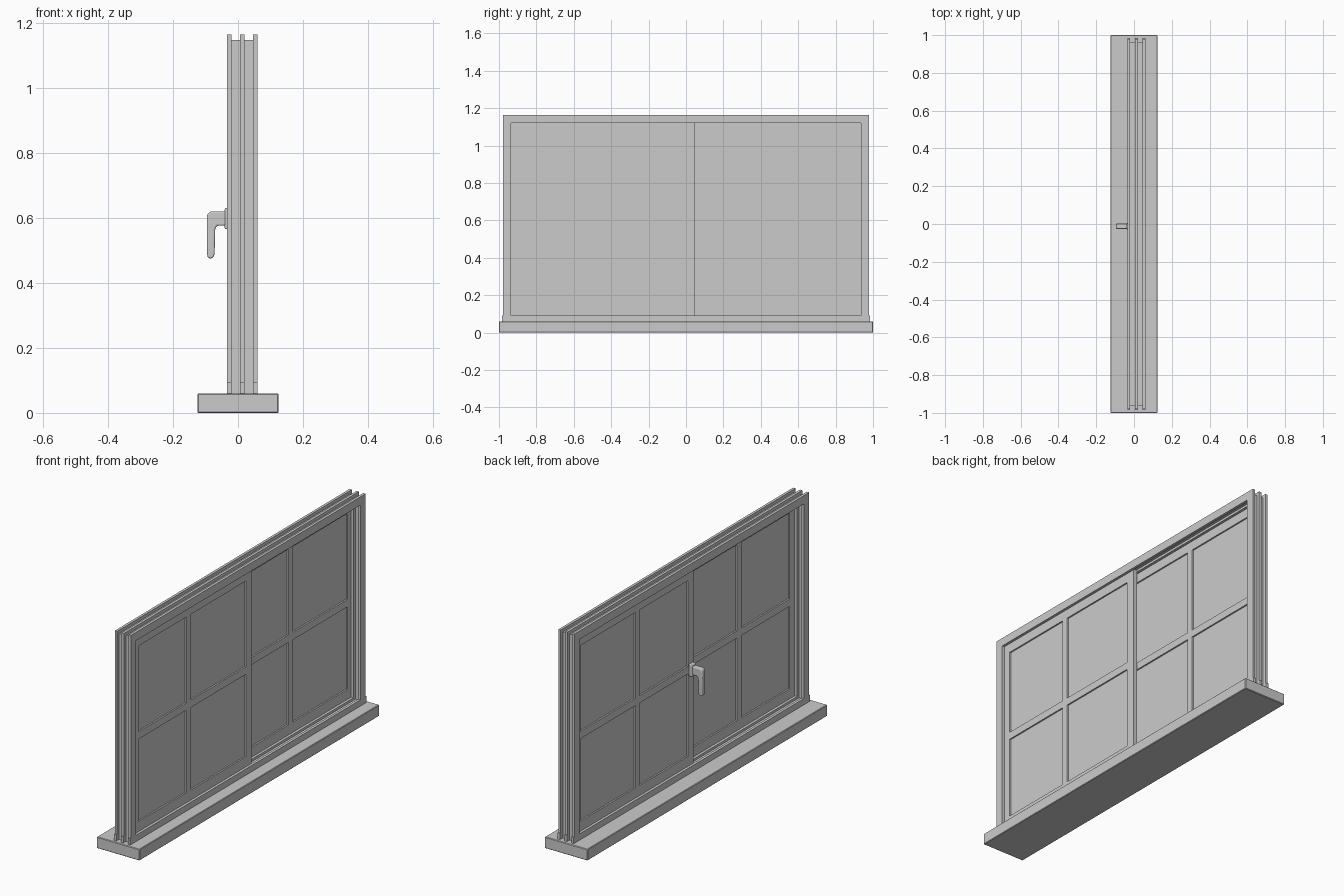
import bpy, bmesh
from mathutils import Matrix, Vector

if "Cube" in bpy.data.objects:
    bpy.data.objects.remove(bpy.data.objects["Cube"])


def finish(name, bm, bevel=0.0, segments=1):
    me = bpy.data.meshes.new(name)
    bmesh.ops.recalc_face_normals(bm, faces=bm.faces[:])
    bm.to_mesh(me)
    bm.free()
    ob = bpy.data.objects.new(name, me)
    bpy.context.collection.objects.link(ob)
    if bevel:
        m = ob.modifiers.new("bevel", 'BEVEL')
        m.width, m.segments = bevel, segments
    return ob


def boxes(name, items, bevel=0.0, segments=1):
    """One object from boxes given as (x0, x1, y0, y1, z0, z1)."""
    bm = bmesh.new()
    for x0, x1, y0, y1, z0, z1 in items:
        mat = (Matrix.Translation(Vector((x0 + x1, y0 + y1, z0 + z1)) / 2)
               @ Matrix.Diagonal((x1 - x0, y1 - y0, z1 - z0, 1)))
        bmesh.ops.create_cube(bm, size=1, matrix=mat)
    return finish(name, bm, bevel, segments)


def ring(x0, x1, outer, inner):
    """Four boxes around an opening; outer and inner are (y0, y1, z0, z1)."""
    a, b, c, d = outer
    e, f, g, h = inner
    return [(x0, x1, a, b, c, g), (x0, x1, a, b, h, d),
            (x0, x1, a, e, g, h), (x0, x1, f, b, g, h)]


# Sill
boxes("sill", [(-0.125, 0.125, -1, 1, 0, 0.06)], 0.003)

# Outer frame: three fins joined by a recessed web
opening = (-0.935, 0.935, 0.093, 1.12)
for label, x in (("inner", -0.034), ("middle", 0.006), ("outer", 0.046)):
    parts = ring(x, x + 0.014, (-0.979, 0.979, 0.06, 1.164), opening)
    parts[0] = (x, x + 0.014, -0.985, 0.985, 0.06, 0.093)
    boxes(label + "_frame_fin", parts)
boxes("frame_web", ring(-0.03, 0.056, (-0.962, 0.962, 0.06, 1.147),
                        (-0.95, 0.95, 0.08, 1.132)))

# Sliding sashes: the second is a shifted copy in the other track
for label, x0, dy in (("outer", 0.021, 0.0), ("inner", -0.019, 0.906)):
    x1 = x0 + 0.024
    parts = ring(x0, x1, (-0.943 + dy, 0.048 + dy, 0.085, 1.128),
                 (-0.895 + dy, dy + 0.002, 0.145, 1.072))
    parts.append((x0, x1, -0.493 + dy, -0.456 + dy, 0.145, 1.072))
    for y0, y1 in ((-0.895, -0.493), (-0.456, 0.002)):
        parts.append((x0, x1, y0 + dy, y1 + dy, 0.58, 0.619))
    boxes(label + "_sash", parts)
    xm = (x0 + x1) / 2
    boxes(label + "_glass", [(xm - 0.004, xm + 0.004, -0.9 + dy, 0.007 + dy, 0.14, 1.077)])

# Handle plate on the meeting stile
boxes("handle_plate", [(-0.041, -0.018, -0.028, 0.004, 0.565, 0.63)], 0.005, 3)

# Lever: side profile extruded across y, with rounded edges
profile = [(-0.036, 0.576), (-0.064, 0.576), (-0.070, 0.568), (-0.072, 0.49),
           (-0.075, 0.479), (-0.084, 0.474), (-0.093, 0.478), (-0.095, 0.487),
           (-0.096, 0.605), (-0.092, 0.615), (-0.082, 0.62), (-0.036, 0.62)]
bm = bmesh.new()
face = bm.faces.new([bm.verts.new((x, -0.026, z)) for x, z in profile])
new = bmesh.ops.extrude_face_region(bm, geom=[face])["geom"]
bmesh.ops.translate(bm, vec=(0, 0.028, 0),
                    verts=[v for v in new if isinstance(v, bmesh.types.BMVert)])
lever = finish("handle_lever", bm, 0.007, 4)
bpy.context.view_layer.objects.active = lever
lever.select_set(True)
bpy.ops.object.shade_smooth_by_angle()
